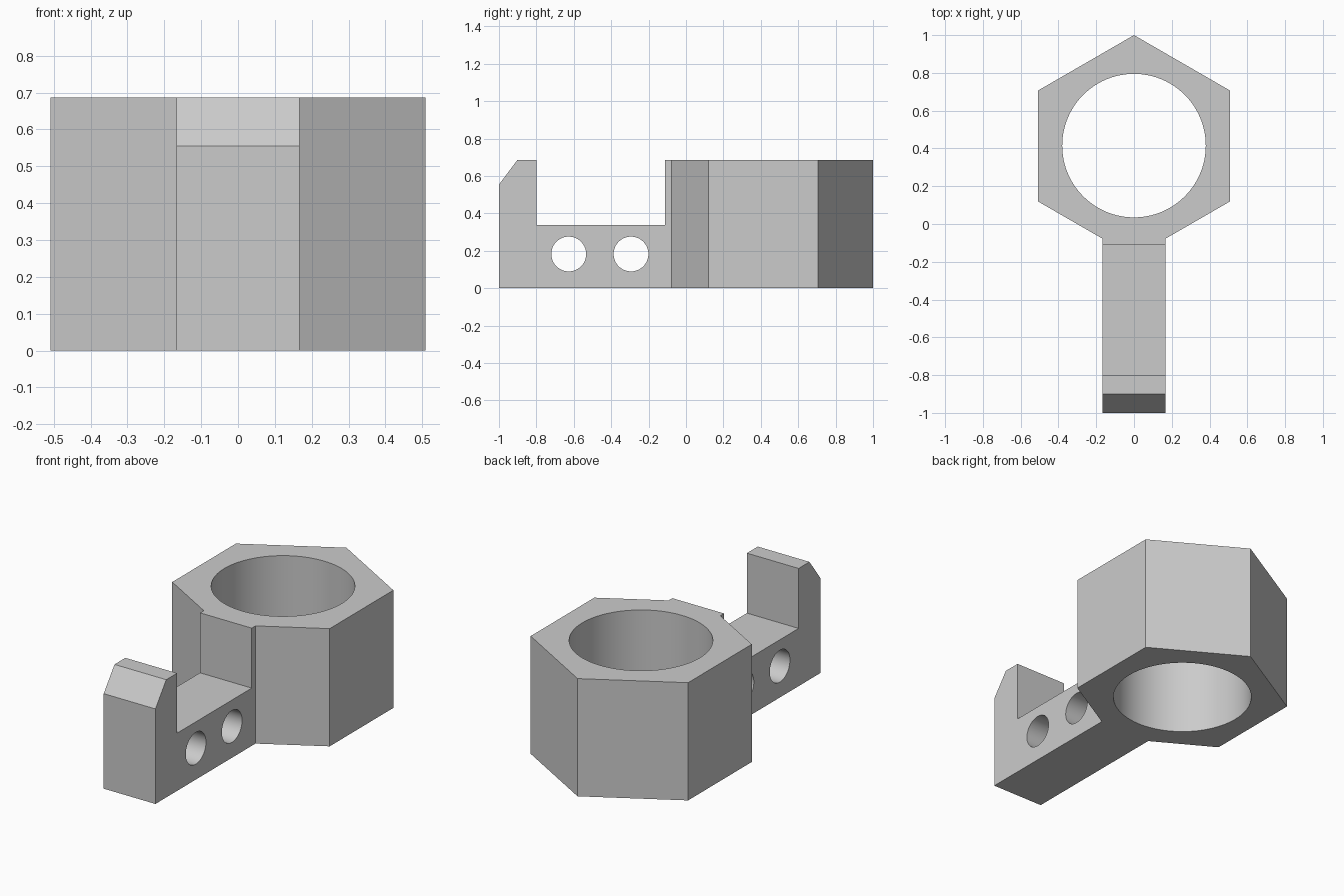
import bpy, bmesh, math
from mathutils import Vector, Matrix

cube = bpy.data.objects.get("Cube")
if cube:
    bpy.data.objects.remove(cube, do_unlink=True)

HEIGHT = 0.687
ARM_HALF = 0.167
RING_Y = 0.413
RING_RADIUS = 0.587

grey = bpy.data.materials.new("plain grey")
grey.use_nodes = True
colour = (0.6, 0.6, 0.6, 1)
grey.diffuse_color = colour
grey.node_tree.nodes["Principled BSDF"].inputs["Base Color"].default_value = colour


def prism(name, points, offset):
    """Extrude a closed outline of 3D points along offset."""
    bm = bmesh.new()
    face = bm.faces.new([bm.verts.new(p) for p in points])
    new = bmesh.ops.extrude_face_region(bm, geom=[face])["geom"]
    verts = [v for v in new if isinstance(v, bmesh.types.BMVert)]
    bmesh.ops.translate(bm, verts=verts, vec=Vector(offset))
    bmesh.ops.recalc_face_normals(bm, faces=bm.faces)
    mesh = bpy.data.meshes.new(name)
    bm.to_mesh(mesh)
    bm.free()
    mesh.materials.append(grey)
    obj = bpy.data.objects.new(name, mesh)
    bpy.context.collection.objects.link(obj)
    return obj


def side_cutter(name, profile):
    """Cutter running across the arm, from a (y, z) profile."""
    return prism(name, [(-0.3, y, z) for y, z in profile], (0.6, 0, 0))


def circle(cx, cy, radius, sides=64):
    return [(cx + radius * math.cos(math.tau * i / sides),
             cy + radius * math.sin(math.tau * i / sides)) for i in range(sides)]


# Hexagonal ring and arm share one keyhole-shaped outline
flat = RING_RADIUS * math.cos(math.radians(30))
half = RING_RADIUS / 2
join_y = RING_Y - RING_RADIUS + ARM_HALF * math.tan(math.radians(30))
right = [(ARM_HALF, -1), (ARM_HALF, join_y), (flat, RING_Y - half),
         (flat, RING_Y + half)]
outline = right + [(0, 1)] + [(-x, y) for x, y in reversed(right)]
body = prism("hex_ring_with_arm", [(x, y, 0) for x, y in outline], (0, 0, HEIGHT))

# Ring bore, arm notch, chamfered lip and two cross holes
cutters = [
    prism("bore_cutter", [(x, y, -0.1) for x, y in circle(0, RING_Y + 0.002, 0.38, 96)],
          (0, 0, 1)),
    side_cutter("notch_cutter", [(-0.8, 0.337), (-0.112, 0.337), (-0.112, 1), (-0.8, 1)]),
    side_cutter("chamfer_cutter", [(-1.1, 0.422), (-0.8, 0.82), (-1.1, 0.82)]),
]
for hole_y in (-0.627, -0.294):
    cutters.append(side_cutter("cross_hole_cutter", circle(hole_y, 0.183, 0.093)))

for cutter in cutters:
    cutter.hide_render = True
    mod = body.modifiers.new(cutter.name, 'BOOLEAN')
    mod.operation = 'DIFFERENCE'
    mod.solver = 'EXACT'
    mod.object = cutter

# Bake the cuts, then remove the cutters
bpy.context.view_layer.update()
baked = bpy.data.meshes.new_from_object(
    body.evaluated_get(bpy.context.evaluated_depsgraph_get()))
body.modifiers.clear()
body.data = baked
for cutter in cutters:
    bpy.data.objects.remove(cutter, do_unlink=True)

# Smooth bores with sharp outer edges
bpy.ops.object.select_all(action='DESELECT')
body.select_set(True)
bpy.context.view_layer.objects.active = body
bpy.ops.object.shade_smooth_by_angle(angle=math.radians(30))
